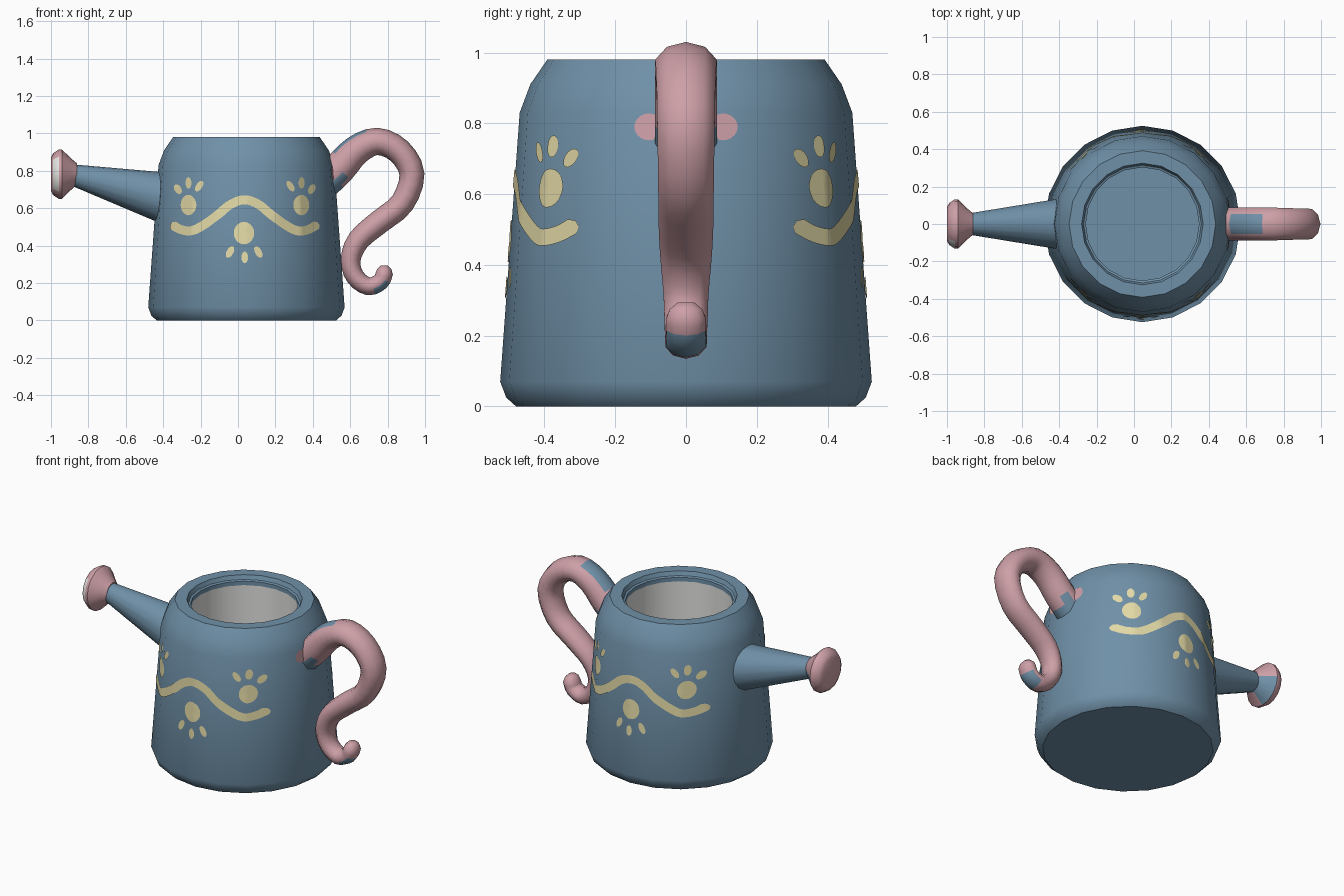
import bpy, bmesh, math
from mathutils import Vector

if "Cube" in bpy.data.objects:
    bpy.data.objects.remove(bpy.data.objects["Cube"])


def material(name, rgb):
    m = bpy.data.materials.new(name)
    m.diffuse_color = (*rgb, 1)
    m.use_nodes = True
    m.node_tree.nodes["Principled BSDF"].inputs["Base Color"].default_value = m.diffuse_color
    return m


BLUE, PINK, CREAM, WHITE = range(4)
MATS = [material("slate_blue", (0.16, 0.28, 0.39)),
        material("dusty_pink", (0.61, 0.35, 0.385)),
        material("cream_yellow", (0.76, 0.69, 0.38)),
        material("off_white", (0.76, 0.76, 0.75))]


def finish(bm, name, angle=40, recalc=True):
    if recalc:
        bmesh.ops.recalc_face_normals(bm, faces=bm.faces)
    me = bpy.data.meshes.new(name)
    bm.to_mesh(me)
    bm.free()
    for m in MATS:
        me.materials.append(m)
    ob = bpy.data.objects.new(name, me)
    bpy.context.collection.objects.link(ob)
    bpy.ops.object.select_all(action='DESELECT')
    ob.select_set(True)
    bpy.context.view_layer.objects.active = ob
    bpy.ops.object.shade_smooth_by_angle(angle=math.radians(angle))
    return ob


def skin(rings, mats):
    """Join rings of points into a closed-ended tube; mats has one entry per band."""
    bm = bmesh.new()
    vs = [[bm.verts.new(p) for p in r] for r in rings]
    n = len(rings[0])
    for i in range(len(vs) - 1):
        for j in range(n):
            k = (j + 1) % n
            f = bm.faces.new((vs[i][j], vs[i][k], vs[i + 1][k], vs[i + 1][j]))
            f.material_index = mats[i]
    bm.faces.new(vs[0]).material_index = mats[0]
    bm.faces.new(vs[-1]).material_index = mats[-1]
    bmesh.ops.recalc_face_normals(bm, faces=bm.faces)
    bm.normal_update()
    return bm


def spline(pts, steps):
    """Catmull-Rom through tuples of any length."""
    out = []
    for i in range(len(pts) - 1):
        a, b, c, d = (pts[max(i - 1, 0)], pts[i], pts[i + 1], pts[min(i + 2, len(pts) - 1)])
        for s in range(steps):
            t = s / steps
            out.append([0.5 * (2 * q + (r - p) * t + (2 * p - 5 * q + 4 * r - u) * t * t
                               + (3 * q - p - 3 * r + u) * t ** 3)
                        for p, q, r, u in zip(a, b, c, d)])
    out.append(list(pts[-1]))
    return out


# Body: 20-sided hollow lathe
CX, SIDES = 0.045, 20
profile = [(0.48, 0), (0.508, 0.025), (0.525, 0.07), (0.47, 0.83), (0.44, 0.91), (0.392, 0.98),
           (0.325, 0.98), (0.315, 0.955), (0.303, 0.95), (0.303, 0.925), (0.303, 0.08)]
rings = [[(CX + r * math.cos(2 * math.pi * k / SIDES), r * math.sin(2 * math.pi * k / SIDES), z)
          for k in range(SIDES)] for r, z in profile]
bm = skin(rings, [BLUE] * 9 + [WHITE, BLUE])
finish(bm, "can_body", 35)

# Spout: tapered tube
ends = [(Vector((-0.36, 0, 0.648)), 0.142), (Vector((-0.875, 0, 0.776)), 0.058)]
side = Vector((0.24, 0, 0.97))
rings = [[c + r * (Vector((0, math.cos(a), 0)) + side * math.sin(a))
          for a in (2 * math.pi * k / 16 for k in range(16))] for c, r in ends]
finish(skin(rings, [BLUE, BLUE]), "spout")

# Sprinkler head: flared disc round the x axis
head = [(-0.86, 0.057), (-0.89, 0.082), (-0.942, 0.132), (-0.958, 0.132), (-0.988, 0.112), (-1.0, 0.09)]
rings = [[(x, r * math.cos(2 * math.pi * k / 16), 0.782 + r * math.sin(2 * math.pi * k / 16))
          for k in range(16)] for x, r in head]
bm = skin(rings, [PINK] * 6)
for f in bm.faces:
    c, n = f.calc_center_median(), f.normal
    if -0.98 < c.x < -0.96 and c.y < -0.09:
        f.material_index = WHITE
    elif c.x > -0.93 and n.y > 0.1 and n.z < -0.1:
        f.material_index = BLUE
finish(bm, "sprinkler_head")

# Handle: S-curved tube (x, z, radius), wider sideways than in its plane
path = [(0.44, 0.72, 0.09), (0.54, 0.812, 0.088), (0.633, 0.91, 0.08), (0.745, 0.957, 0.073),
        (0.862, 0.905, 0.069), (0.93, 0.782, 0.067), (0.878, 0.627, 0.065), (0.755, 0.526, 0.064),
        (0.645, 0.43, 0.06), (0.602, 0.323, 0.053), (0.627, 0.232, 0.05), (0.697, 0.182, 0.048),
        (0.762, 0.207, 0.046), (0.782, 0.25, 0.046)]
pts = spline(path, 3)
pts += [[0.782, 0.275, 0.038], [0.782, 0.293, 0.02]]
rings = []
for i, (x, z, r) in enumerate(pts):
    a, b = pts[max(i - 1, 0)], pts[min(i + 1, len(pts) - 1)]
    t = Vector((b[0] - a[0], 0, b[1] - a[1])).normalized()
    n = Vector((-t.z, 0, t.x))
    w = min(r * 1.27, 0.092)
    rings.append([Vector((x, 0, z)) + n * r * math.cos(q) + Vector((0, w * math.sin(q), 0))
                  for q in (2 * math.pi * k / 10 for k in range(10))])
bm = skin(rings, [PINK] * len(rings))
for f in bm.faces:
    c, n = f.calc_center_median(), f.normal
    top = 0.5 < c.x < 0.69 and c.z > 0.8 and n.dot(Vector((-0.6, 0, 0.8))) > 0.8
    under = c.x < 0.57 and c.z > 0.6 and n.z < -0.3
    tip = c.x > 0.69 and c.z < 0.2 and n.z < -0.3 and n.x > 0.1
    if top or under or tip:
        f.material_index = BLUE
finish(bm, "handle", 60)


# Painted decoration: thin plates that follow the faceted body
def body_radius(z):
    return 0.525 + (0.47 - 0.525) * (z - 0.07) / 0.76


def on_body(theta, z, lift=0.004):
    step = 2 * math.pi / SIDES
    r = body_radius(z) * math.cos(step / 2) / math.cos(theta % step - step / 2) + lift
    return Vector((CX + r * math.cos(theta), r * math.sin(theta), z))


def on_side(s):
    """Project front-view (x, z) onto the front (s=-1) or back (s=1)."""
    return lambda x, z: on_body(s * math.acos((x - CX) / body_radius(z)), z)


def sheet(bm, rows, mat, closed=False):
    vs = [[bm.verts.new(p) for p in r] for r in rows]
    n = len(vs[0])
    for i in range(len(vs) - 1):
        for j in range(n if closed else n - 1):
            k = (j + 1) % n
            f = bm.faces.new((vs[i][j], vs[i][k], vs[i + 1][k], vs[i + 1][j]))
            f.material_index = mat
    if closed:
        bm.faces.new(vs[-1]).material_index = mat


def blob(bm, put, x, z, w, h, mat=CREAM, tilt=0):
    c, s = math.cos(tilt), math.sin(tilt)
    rows = []
    for q in (1, 0.7, 0.4, 0.1):
        row = []
        for k in range(20):
            a = 2 * math.pi * k / 20
            u, v = q * w * math.cos(a), q * h * math.sin(a)
            row.append(put(x + u * c - v * s, z + u * s + v * c))
        rows.append(row)
    sheet(bm, rows, mat, True)


def finish_paint(bm, name):
    bm.normal_update()
    for f in bm.faces:
        c = f.calc_center_median()
        if f.normal.x * (c.x - CX) + f.normal.y * c.y < 0:
            f.normal_flip()
    finish(bm, name, 40, False)


wave = spline([(-0.357, 0.517), (-0.31, 0.487), (-0.25, 0.479), (-0.19, 0.507), (-0.11, 0.563),
               (-0.04, 0.62), (0.035, 0.645), (0.11, 0.62), (0.18, 0.563), (0.26, 0.507),
               (0.32, 0.479), (0.38, 0.487), (0.43, 0.517)], 6)
for s, label in ((-1, "front"), (1, "back")):
    put = on_side(s)
    bm = bmesh.new()
    rows = []
    for i, (x, z) in enumerate(wave):
        a, b = wave[max(i - 1, 0)], wave[min(i + 1, len(wave) - 1)]
        t = Vector((b[0] - a[0], b[1] - a[1])).normalized()
        e = min(i, len(wave) - 1 - i)
        h = 0.024 * min(1, 0.4 + 0.3 * e)
        rows.append([put(x - t.y * h * q, z + t.x * h * q) for q in (-1, 0, 1)])
    sheet(bm, rows, CREAM)
    finish_paint(bm, "wave_" + label)

    bm = bmesh.new()
    for m in (-1, 1):      # upper flowers, mirrored about the middle
        mid = 0.037
        blob(bm, put, mid + m * 0.302, 0.617, 0.043, 0.055)
        blob(bm, put, mid + m * 0.358, 0.702, 0.017, 0.028, tilt=-m * 0.45)
        blob(bm, put, mid + m * 0.302, 0.735, 0.017, 0.031)
        blob(bm, put, mid + m * 0.244, 0.718, 0.016, 0.032, tilt=m * 0.55)
        blob(bm, put, 0.033 + m * 0.076, 0.366, 0.018, 0.034, tilt=m * 0.5)
    blob(bm, put, 0.032, 0.467, 0.055, 0.06)      # lower flower
    blob(bm, put, 0.036, 0.337, 0.018, 0.031)
    finish_paint(bm, "flowers_" + label)

# Pink spots beside the handle root
bm = bmesh.new()
for s in (-1, 1):
    blob(bm, lambda y, z: on_body(math.asin(y / body_radius(z)), z),
         s * 0.105, 0.79, 0.04, 0.038, PINK)
finish_paint(bm, "handle_spots")
